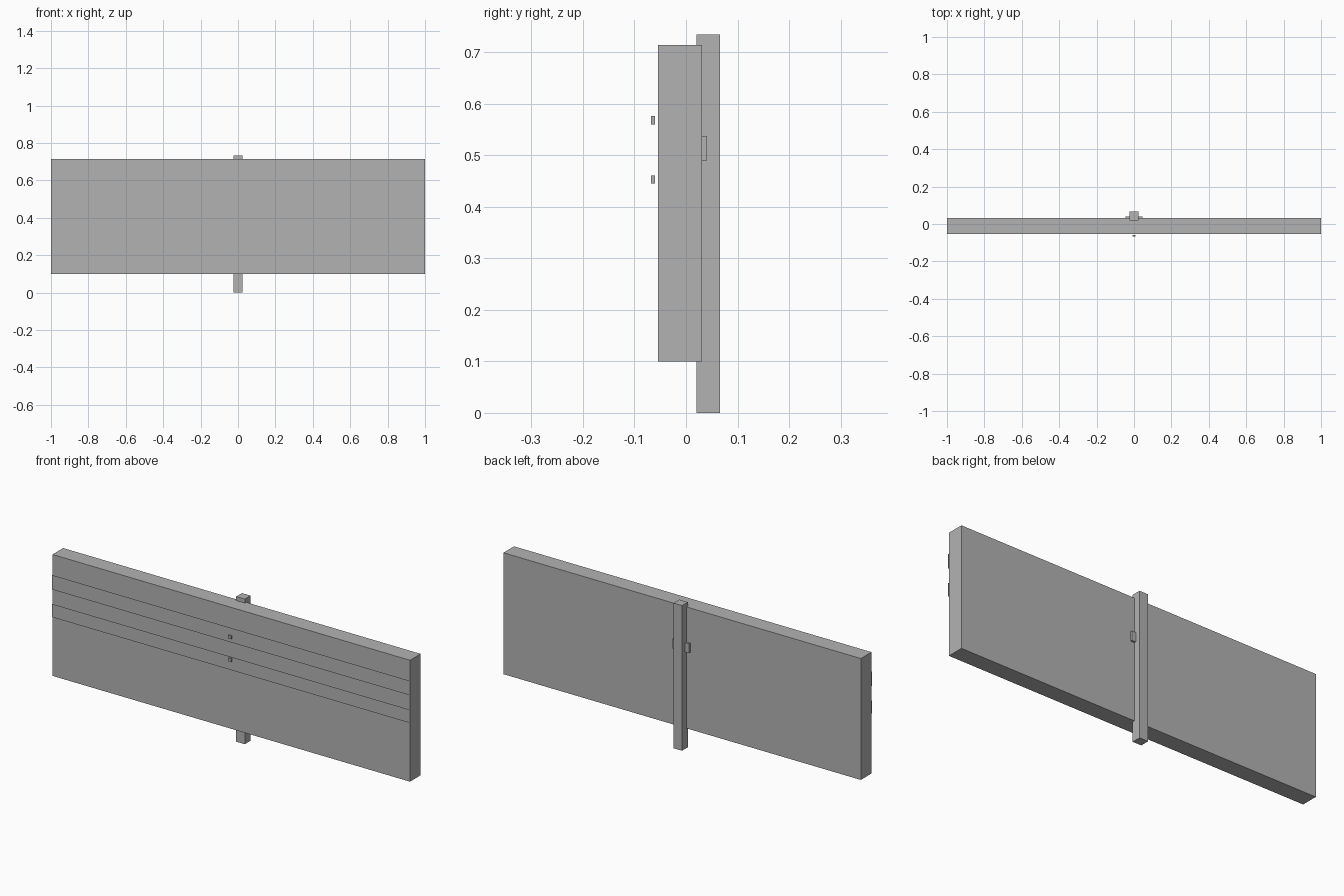
import bpy

if "Cube" in bpy.data.objects:
    bpy.data.objects.remove(bpy.data.objects["Cube"])

grey = bpy.data.materials.new("plain grey")
grey.diffuse_color = (0.45, 0.45, 0.45, 1)
grey.use_nodes = True
grey.node_tree.nodes["Principled BSDF"].inputs["Base Color"].default_value = grey.diffuse_color


def box(name, x, y, z):
    """Box from (min, max) ranges on each axis."""
    bpy.ops.mesh.primitive_cube_add(size=1)
    o = bpy.context.object
    o.name = name
    o.location = [(r[0] + r[1]) / 2 for r in (x, y, z)]
    o.scale = [r[1] - r[0] for r in (x, y, z)]
    bpy.ops.object.transform_apply(location=True, scale=True)
    o.data.materials.append(grey)
    return o


def sheet(name, half_width, y, z0, z1):
    """Single upright face looking towards -y."""
    me = bpy.data.meshes.new(name)
    w = half_width
    me.from_pydata([(-w, y, z0), (w, y, z0), (w, y, z1), (-w, y, z1)], [], [(0, 1, 2, 3)])
    me.materials.append(grey)
    bpy.context.collection.objects.link(bpy.data.objects.new(name, me))


# Sign board, its post and the bracket behind it
box("board", (-1, 1), (-0.054, 0.031), (0.10, 0.714))
box("post", (-0.024, 0.024), (0.02, 0.066), (0, 0.734))
box("bracket", (-0.046, 0.046), (0.031, 0.041), (0.49, 0.537))

# Thin strips across the front, each with a small bolt head
for label, z0, z1, bolt_z in (("upper", 0.54, 0.613, 0.568), ("lower", 0.40, 0.467, 0.453)):
    sheet(label + "_strip", 1, -0.06, z0, z1)
    box(label + "_bolt", (-0.008, 0.008), (-0.068, -0.06), (bolt_z - 0.008, bolt_z + 0.008))
